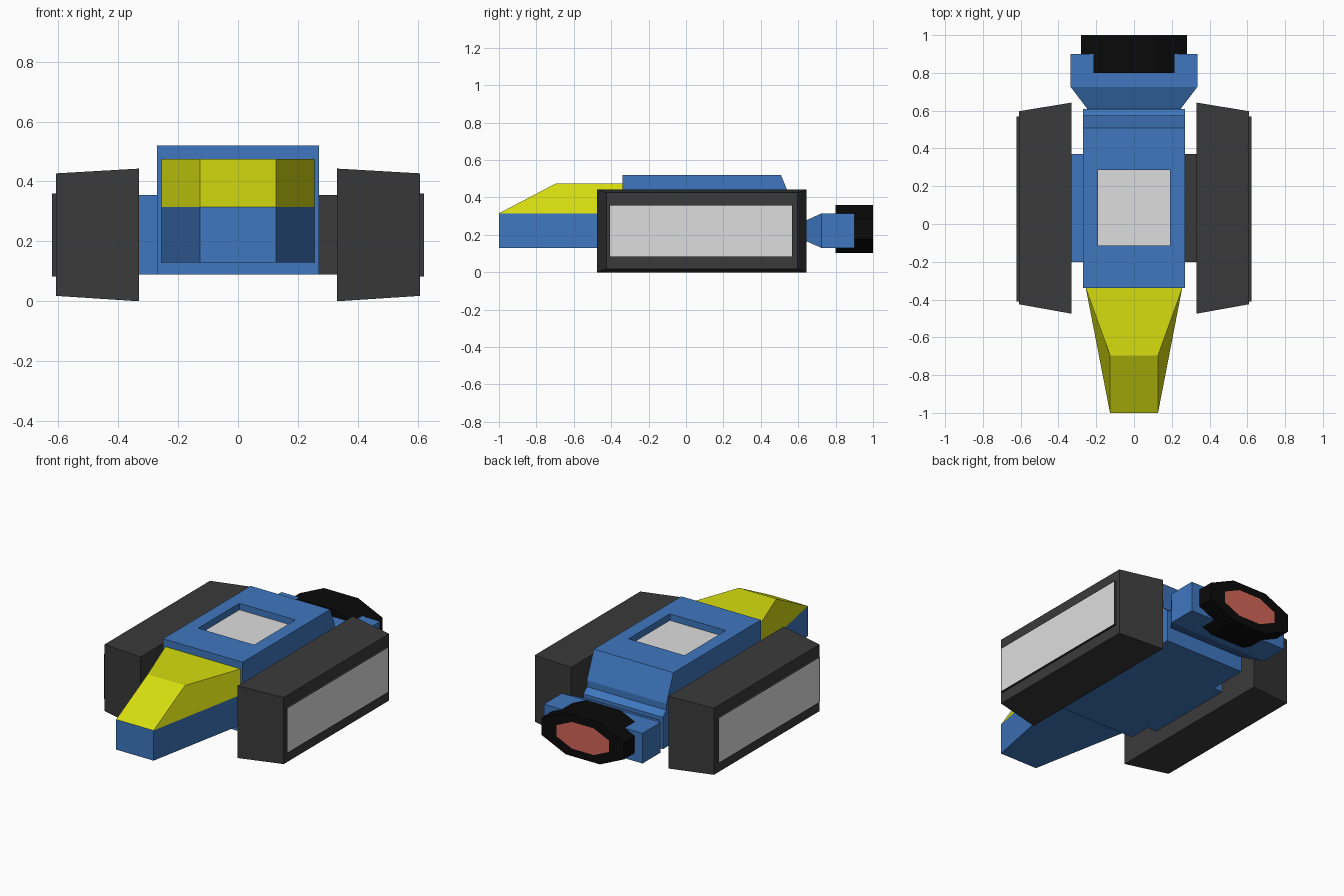
import bpy, bmesh, math
from mathutils import Vector

cube = bpy.data.objects.get("Cube")
if cube:
    bpy.data.objects.remove(cube, do_unlink=True)


def material(name, rgb):
    m = bpy.data.materials.new(name)
    m.use_nodes = True
    m.diffuse_color = (*rgb, 1)
    m.node_tree.nodes["Principled BSDF"].inputs["Base Color"].default_value = (*rgb, 1)
    return m


BLUE = material("hull blue", (0.05, 0.185, 0.52))
YELLOW = material("canopy yellow", (0.68, 0.73, 0.005))
DARK = material("charcoal", (0.042, 0.042, 0.042))
GREY = material("light grey", (0.73, 0.73, 0.73))
BLACK = material("black", (0.003, 0.003, 0.003))
RED = material("engine red", (0.65, 0.13, 0.095))


def loft(name, loops, *mats, edit=None):
    """Join matching loops of points with side faces and cap both ends."""
    bm = bmesh.new()
    rings = [[bm.verts.new(p) for p in loop] for loop in loops]
    n = len(rings[0])
    for a, b in zip(rings, rings[1:]):
        for i in range(n):
            j = (i + 1) % n
            bm.faces.new((a[i], a[j], b[j], b[i]))
    bm.faces.new(rings[0])
    bm.faces.new(rings[-1])
    bmesh.ops.recalc_face_normals(bm, faces=bm.faces)
    if edit:
        edit(bm)
    me = bpy.data.meshes.new(name)
    bm.to_mesh(me)
    bm.free()
    for m in mats:
        me.materials.append(m)
    ob = bpy.data.objects.new(name, me)
    bpy.context.collection.objects.link(ob)
    return ob


def outermost(bm, direction):
    d = Vector(direction)
    return max((f for f in bm.faces if f.normal.dot(d) > 0.95),
               key=lambda f: f.calc_center_median().dot(d))


def rect_x(x, y0, y1, z0, z1):
    return [(x, y0, z0), (x, y1, z0), (x, y1, z1), (x, y0, z1)]


def rect_y(y, w, z0, z1):
    return [(-w, y, z0), (w, y, z0), (w, y, z1), (-w, y, z1)]


def trapezoid(z, y_front, w_front, y_back, w_back):
    return [(-w_front, y_front, z), (w_front, y_front, z),
            (w_back, y_back, z), (-w_back, y_back, z)]


# Main hull with a sunken window in its roof
def sink_window(bm):
    top = outermost(bm, (0, 0, 1))
    bmesh.ops.inset_individual(bm, faces=[top], thickness=0.05)
    mid = top.calc_center_median()
    for v in top.verts:
        v.co.x = math.copysign(0.19, v.co.x)
        v.co.y = 0.285 if v.co.y > mid.y else -0.115
    bmesh.ops.inset_individual(bm, faces=[top], thickness=0, depth=-0.04)
    for v in top.verts:
        v.co.z = 0.48
    top.material_index = 1


profile = [(-0.34, 0.09), (-0.34, 0.52), (0.508, 0.52), (0.575, 0.355),
           (0.575, 0.315), (0.61, 0.285), (0.61, 0.09)]
loft("hull", [[(x, y, z) for y, z in profile] for x in (-0.27, 0.27)],
     BLUE, GREY, edit=sink_window)

# Nose and canopy
loft("nose", [trapezoid(z, -1, 0.127, -0.34, 0.255) for z in (0.13, 0.315)], BLUE)
loft("canopy", [trapezoid(0.315, -1, 0.127, -0.34, 0.255),
                trapezoid(0.475, -0.695, 0.127, -0.34, 0.255)], YELLOW)


# Side pods, each with a raised panel and a strut to the hull
for side, s, strut_mat in (("left", 1, DARK), ("right", -1, BLUE)):
    def paint_panel(bm):
        face = outermost(bm, (s, 0, 0))
        bmesh.ops.inset_individual(bm, faces=[face], thickness=0.004)
        face.material_index = 1

    loft(side + "_pod", [rect_x(s * 0.33, -0.475, 0.643, 0, 0.443),
                         rect_x(s * 0.608, -0.425, 0.597, 0.018, 0.427)], DARK)
    loft(side + "_pod_panel", [rect_x(s * x, -0.41, 0.57, 0.082, 0.36)
                               for x in (0.6, 0.621)], DARK, GREY, edit=paint_panel)
    loft(side + "_strut", [rect_x(s * x, -0.2, 0.37, 0.09, 0.355)
                           for x in (0.265, 0.335)], strut_mat)

# Flared tail block
loft("tail", [rect_y(0.6, 0.24, 0.185, 0.258), rect_y(0.725, 0.335, 0.13, 0.315),
              rect_y(0.9, 0.335, 0.13, 0.315)], BLUE)


# Flattened eight-sided engine with a glowing centre
def octagon(y):
    r = 1 / math.cos(math.pi / 8)
    angles = [(i + 0.5) * math.pi / 4 for i in range(8)]
    return [(0.28 * r * math.cos(a), y, 0.232 + 0.128 * r * math.sin(a)) for a in angles]


def paint_glow(bm):
    face = outermost(bm, (0, 1, 0))
    bmesh.ops.inset_individual(bm, faces=[face], thickness=0.02)
    for v, p in zip(sorted(face.verts, key=lambda v: math.atan2(v.co.z - 0.232, v.co.x)),
                    sorted(octagon(1), key=lambda p: math.atan2(p[2] - 0.232, p[0]))):
        v.co = (p[0] * 0.64, 1, 0.232 + (p[2] - 0.232) * 0.64)
    face.material_index = 1


loft("engine", [octagon(0.8), octagon(1)], BLACK, RED, edit=paint_glow)
